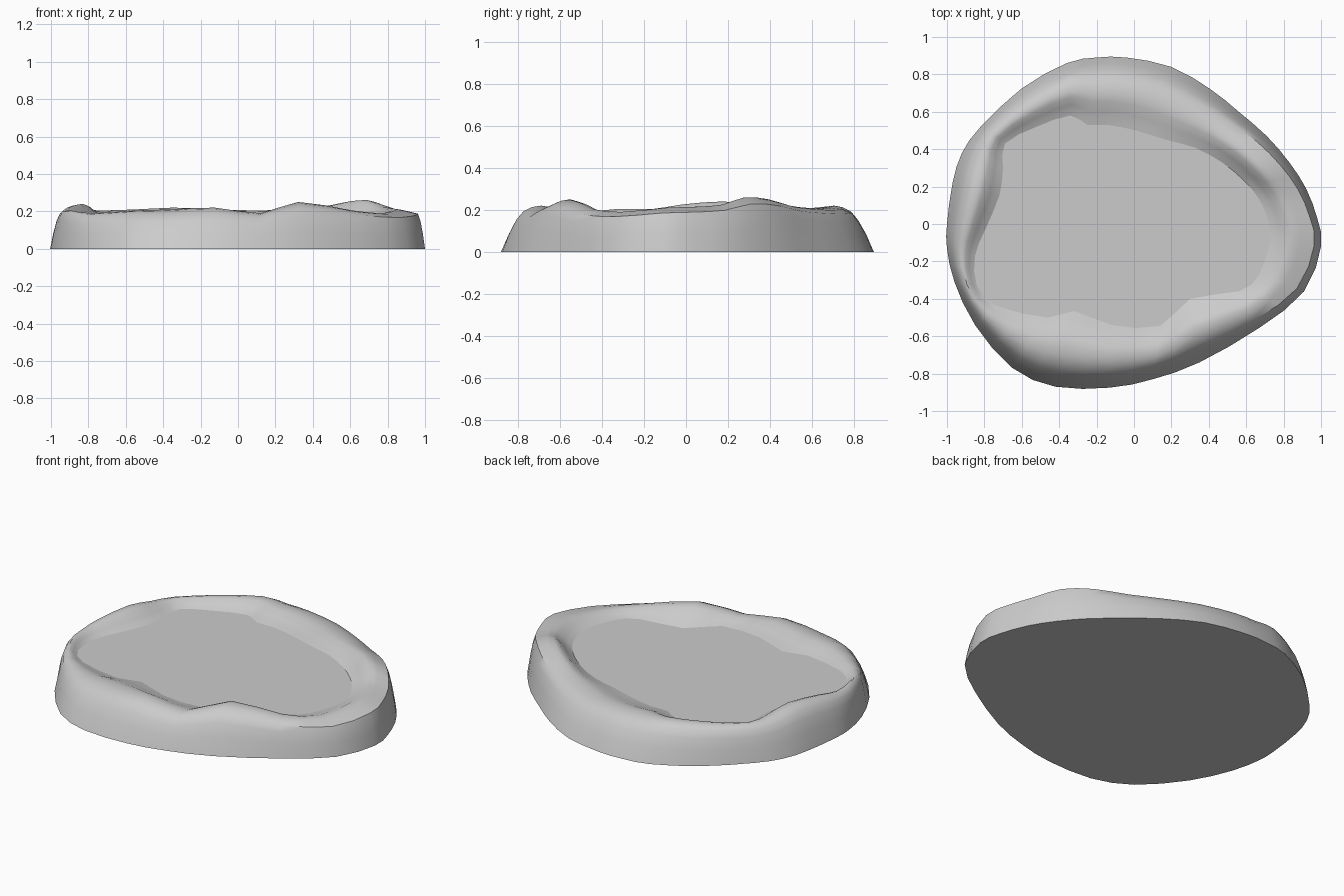
import bpy, math
from mathutils import Vector

if "Cube" in bpy.data.objects:
    bpy.data.objects.remove(bpy.data.objects["Cube"])

FLOOR_Z = 0.165

# Stations round the rim: outer x, y, inner x, y, crest height
STATIONS = [
    (1.0, -.12, .73, -.07, .21), (.98, .03, .70, .07, .215), (.92, .19, .65, .16, .225),
    (.83, .33, .58, .24, .26), (.71, .47, .47, .33, .25), (.56, .60, .32, .41, .22),
    (.41, .72, .17, .45, .21), (.20, .84, .01, .50, .205), (-.04, .89, -.14, .53, .21),
    (-.20, .89, -.25, .53, .215), (-.36, .86, -.34, .58, .22), (-.60, .725, -.52, .52, .21),
    (-.82, .52, -.69, .43, .205), (-.92, .38, -.70, .30, .215), (-.97, .22, -.72, .15, .24),
    (-1.0, 0, -.80, -.04, .225), (-1.0, -.13, -.85, -.17, .205), (-.96, -.31, -.84, -.33, .205),
    (-.85, -.54, -.73, -.44, .19), (-.65, -.77, -.46, -.50, .205), (-.42, -.87, -.32, -.465, .21),
    (-.13, -.875, -.12, -.54, .22), (.10, -.83, .14, -.545, .19), (.35, -.74, .30, -.40, .25),
    (.67, -.555, .56, -.36, .205), (.91, -.36, .67, -.27, .19),
]
# Rim section: share of the rim width, share of the crest height
OUTER_SECTION = [(0, 0), (.10, .40), (.20, .70), (.30, .88), (.42, .97), (.55, 1)]
INNER_SECTION = [(.66, .88), (.80, .45), (.90, .2), (1, 0)]


def refine(rows):
    """Insert a smooth midpoint between neighbouring stations."""
    out, n = [], len(rows)
    for i in range(n):
        a, b, c, d = (rows[(i + k) % n] for k in (-1, 0, 1, 2))
        out.append(b)
        out.append(tuple((9 * (q + r) - p - s) / 16 for p, q, r, s in zip(a, b, c, d)))
    return out


def make_mesh(name, verts, faces):
    mesh = bpy.data.meshes.new(name)
    mesh.from_pydata(verts, [], faces)
    obj = bpy.data.objects.new(name, mesh)
    bpy.context.collection.objects.link(obj)
    bpy.ops.object.select_all(action='DESELECT')
    obj.select_set(True)
    bpy.context.view_layer.objects.active = obj
    bpy.ops.object.shade_smooth_by_angle(angle=math.radians(40))
    return obj


rows = refine(STATIONS)
n = len(rows)
verts = []
for ox, oy, ix, iy, crest in rows:
    outer, inner = Vector((ox, oy, 0)), Vector((ix, iy, 0))
    steep = 1 - .55 * max(0, ox) ** 2      # right-hand wall is steeper
    section = [(t * (steep if t < .4 else 1), h * crest) for t, h in OUTER_SECTION]
    section += [(t, FLOOR_Z + h * (crest - FLOOR_Z)) for t, h in INNER_SECTION]
    for t, z in section:
        p = outer.lerp(inner, t)
        verts.append((p.x, p.y, z))
m = len(verts) // n

# Raised bank with a flat underside
faces = [(i * m + j, (i + 1) % n * m + j, (i + 1) % n * m + j + 1, i * m + j + 1)
         for i in range(n) for j in range(m - 1)]
faces.append([i * m for i in reversed(range(n))])
make_mesh("bank", verts, faces)

# Flat surface filling the basin
surface = [(r[2], r[3], FLOOR_Z) for r in rows]
make_mesh("basin_surface", surface, [list(range(n))])
